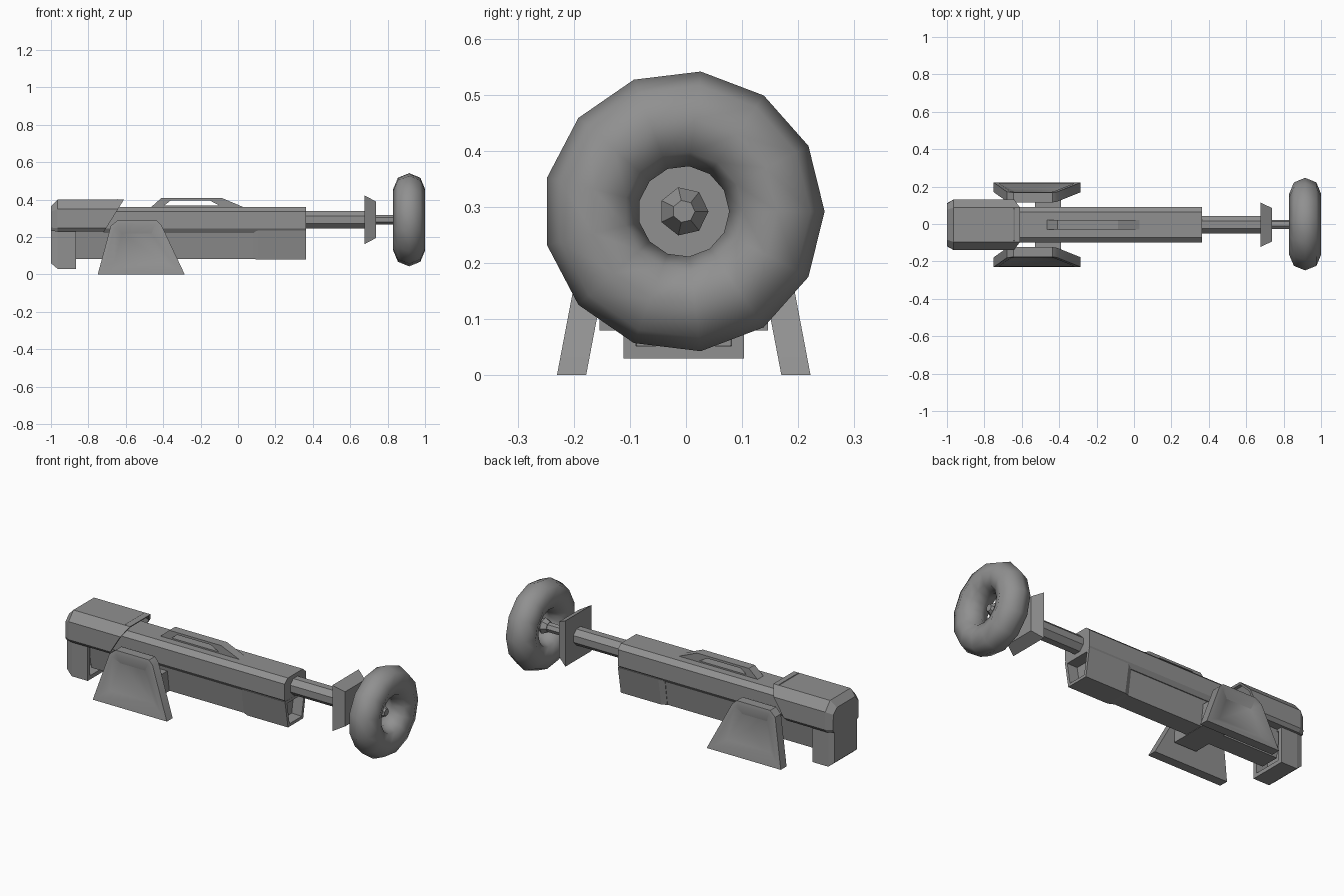
import bpy, bmesh, math
from mathutils import Vector, Matrix

if "Cube" in bpy.data.objects:
    bpy.data.objects.remove(bpy.data.objects["Cube"])

CZ = 0.292  # height of barrel and wheel axis
CY = -0.004  # slight sideways offset of the whole model

dark = bpy.data.materials.new("dark_grey")
dark.diffuse_color = (0.28, 0.28, 0.28, 1)
dark.use_nodes = True
dark.node_tree.nodes["Principled BSDF"].inputs["Base Color"].default_value = dark.diffuse_color


def finish(name, bm):
    bmesh.ops.recalc_face_normals(bm, faces=bm.faces)
    bmesh.ops.translate(bm, verts=bm.verts, vec=(0, CY, 0))
    me = bpy.data.meshes.new(name)
    bm.to_mesh(me)
    bm.free()
    me.materials.append(dark)
    ob = bpy.data.objects.new(name, me)
    bpy.context.collection.objects.link(ob)
    return ob


def loft(name, rings, recess=None):
    """Skin rings of equal length; recess = (direction, list of (inset, depth))."""
    bm = bmesh.new()
    vs = [[bm.verts.new(p) for p in r] for r in rings]
    n = len(rings[0])
    for a, b in zip(vs, vs[1:]):
        for i in range(n):
            j = (i + 1) % n
            bm.faces.new((a[i], a[j], b[j], b[i]))
    bm.faces.new(vs[0])
    bm.faces.new(vs[-1])
    bmesh.ops.recalc_face_normals(bm, faces=bm.faces)
    if recess:
        d = Vector(recess[0])
        f = max(bm.faces, key=lambda f: f.normal.dot(d))
        for t, depth in recess[1]:
            bmesh.ops.inset_region(bm, faces=[f], thickness=t, depth=depth,
                                   use_even_offset=True, use_boundary=True)
    return finish(name, bm)


def sym(half):
    """Half cross-section (y, z), mirrored to a closed outline."""
    return half + [(-y, z) for y, z in reversed(half)]


def at(x, sec, slant=0.0, z0=0.0):
    return [(x + slant * (z - z0), y, z) for y, z in sec]


def polygon(x, r, n, start=0.0):
    return [(x, r * math.cos(start + math.tau * i / n),
             CZ + r * math.sin(start + math.tau * i / n)) for i in range(n)]


def slab(x, w, zb, zt):
    return [(x, -w, zb), (x, w, zb), (x, w, zt), (x, -w, zt)]


# Main body: chamfered upper shell
shell = sym([(0.068, 0.36), (0.096, 0.335), (0.096, 0.245), (0.08, 0.222)])
loft("upper_body", [at(-0.72, shell), at(0.363, shell)])

# Lower body and the wider hollow nose
keel = sym([(0.076, 0.23), (0.055, 0.082)])
loft("lower_body", [at(-0.88, keel), at(0.1, keel)])
nose_a = sym([(0.078, 0.225), (0.057, 0.082)])
nose_b = sym([(0.095, 0.235), (0.068, 0.08)])
loft("nose", [at(0.08, nose_a), at(0.11, nose_b), at(0.364, nose_b)],
     ((1, 0, 0), [(0.016, 0), (0.004, -0.06)]))

# Rear housing: bevelled back, slanted front
rear = sym([(0.08, 0.365), (0.112, 0.335), (0.115, 0.25), (0.11, 0.232)])
hood = sym([(0.092, 0.40), (0.135, 0.35), (0.135, 0.248), (0.12, 0.23)])
loft("rear_housing", [at(-1.0, rear), at(-0.965, hood),
                      at(-0.61, hood, 0.62, 0.40)],
     ((1, 0, -0.5), [(0.012, 0), (0.003, -0.03)]))

# Rear support block with recessed front
loft("rear_support", [slab(-1.0, 0.1, 0.06, 0.24), slab(-0.965, 0.107, 0.03, 0.24),
                      slab(-0.865, 0.107, 0.03, 0.24)],
     ((1, 0, 0), [(0.022, 0), (0.002, -0.07)]))

# Splayed feet with softly recessed outer panels
foot = [(-0.75, 0), (-0.285, 0), (-0.41, 0.265), (-0.435, 0.288),
        (-0.645, 0.288), (-0.68, 0.26)]
for side, label in ((-1, "front"), (1, "back")):
    outer = [(x, side * (0.226 - 0.19 * z), z) for x, z in foot]
    inner = [(x, side * (0.174 - 0.19 * z), z) for x, z in foot]
    ob = loft(label + "_foot", [inner, outer],
              ((0, side, 0), [(0.022, 0), (0.046, -0.02)]))
    bpy.ops.object.select_all(action='DESELECT')
    ob.select_set(True)
    bpy.context.view_layer.objects.active = ob
    bpy.ops.object.shade_smooth_by_angle(angle=math.radians(32))

# Cross strut between the feet
loft("foot_strut", [slab(-0.53, 0.15, 0.08, 0.2), slab(-0.39, 0.15, 0.08, 0.2)])

# Carrying handle: closed frame of outer and inner outlines
out = [(-0.47, 0.355), (-0.41, 0.408), (-0.085, 0.408), (0.04, 0.355)]
hole = [(-0.395, 0.368), (-0.36, 0.395), (-0.15, 0.395), (-0.1, 0.368)]
bm = bmesh.new()
loops = [[bm.verts.new((x, y, z)) for x, z in pts]
         for pts, y in ((out, -0.026), (out, 0.026), (hole, 0.026), (hole, -0.026))]
for k in range(4):
    a, b = loops[k], loops[(k + 1) % 4]
    for i in range(4):
        j = (i + 1) % 4
        bm.faces.new((a[i], a[j], b[j], b[i]))
finish("handle", bm)

# Barrel, rectangular tapered flange, axle and its tapered tip
b0 = math.pi / 8
loft("barrel", [polygon(0.33, 0.05, 8, b0), polygon(0.69, 0.05, 8, b0)])
loft("flange", [slab(0.677, 0.118, CZ - 0.13, CZ + 0.13),
                slab(0.737, 0.09, CZ - 0.098, CZ + 0.098)])
loft("axle", [polygon(0.72, 0.026, 7), polygon(0.88, 0.026, 7)])
loft("axle_tip", [polygon(0.86, 0.03, 7), polygon(0.89, 0.044, 7),
                  polygon(0.935, 0.02, 7)])

# Ring wheel, 13 sided and smooth shaded
bpy.ops.mesh.primitive_torus_add(major_segments=13, minor_segments=8,
                                 major_radius=0.166, minor_radius=0.085)
ring = bpy.context.object
ring.name = "ring_wheel"
ring.data.transform(Matrix.Translation((0.915, CY, CZ))
                    @ Matrix.Rotation(math.pi / 2, 4, 'Z')
                    @ Matrix.Rotation(math.pi / 2, 4, 'X'))
ring.data.materials.append(dark)
ring.data.update()
for p in ring.data.polygons:
    p.use_smooth = True
